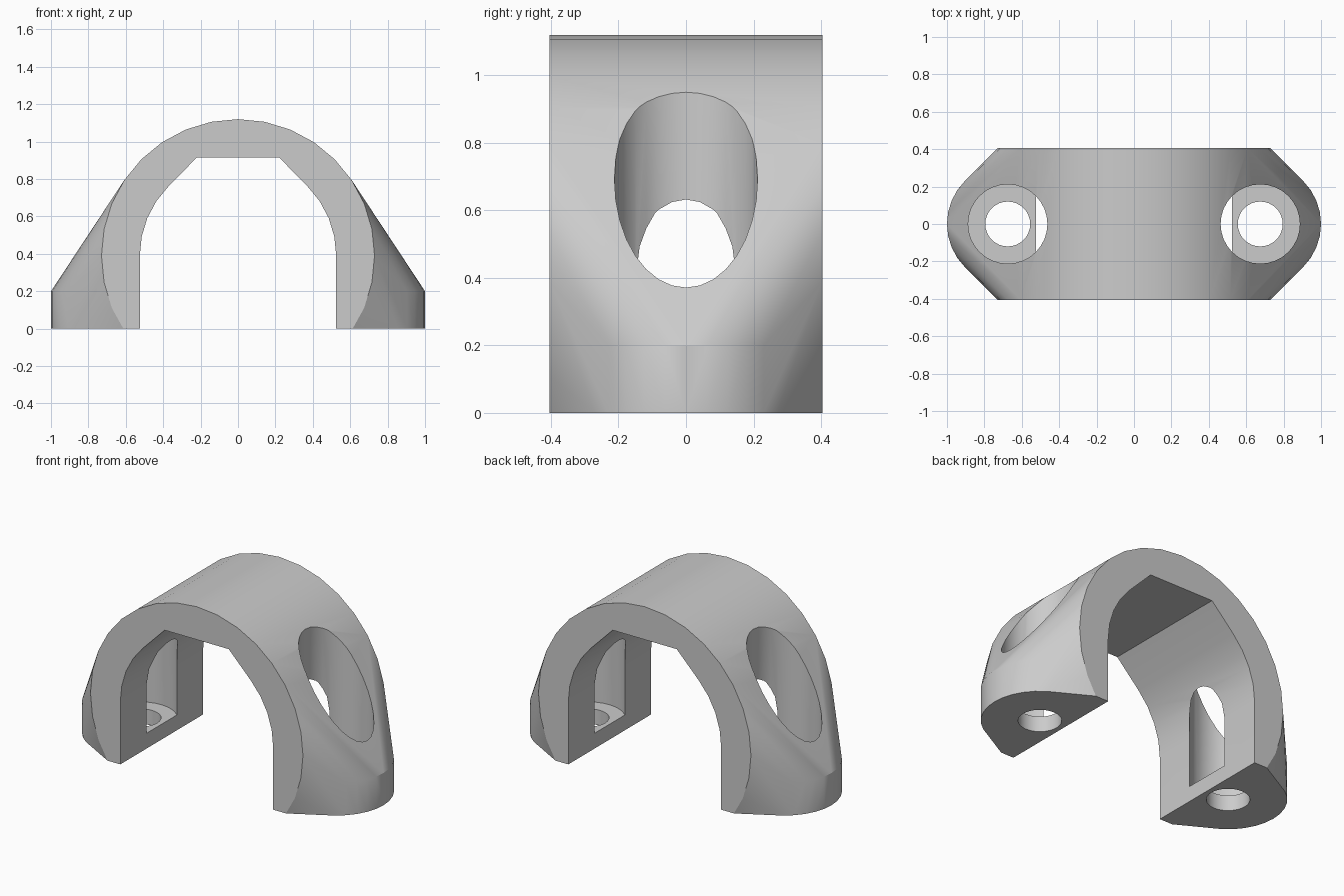
import bpy, bmesh, math

if "Cube" in bpy.data.objects:
    bpy.data.objects.remove(bpy.data.objects["Cube"])

R_OUT, R_IN, AXIS_Z, HALF_Y = 0.73, 0.525, 0.39, 0.405
FOOT_X, FOOT_R, FOOT_H = 0.675, 0.325, 0.2
STEP = math.tau / 32

grey = bpy.data.materials.new("plain grey")
grey.diffuse_color = (0.6, 0.6, 0.6, 1)
grey.use_nodes = True
grey.node_tree.nodes["Principled BSDF"].inputs["Base Color"].default_value = grey.diffuse_color


def new_object(name, bm):
    bmesh.ops.recalc_face_normals(bm, faces=bm.faces)
    mesh = bpy.data.meshes.new(name)
    bm.to_mesh(mesh)
    bm.free()
    obj = bpy.data.objects.new(name, mesh)
    bpy.context.collection.objects.link(obj)
    mesh.materials.append(grey)
    return obj


def prism(name, profile, half_y):
    """Extrude an x-z profile along y."""
    bm = bmesh.new()
    face = bm.faces.new([bm.verts.new((x, -half_y, z)) for x, z in profile])
    ext = bmesh.ops.extrude_face_region(bm, geom=[face])["geom"]
    verts = [g for g in ext if isinstance(g, bmesh.types.BMVert)]
    bmesh.ops.translate(bm, verts=verts, vec=(0, 2 * half_y, 0))
    return new_object(name, bm)


def cylinder(name, x, radius, z0, z1):
    bm = bmesh.new()
    bmesh.ops.create_cone(bm, cap_ends=True, segments=32, radius1=radius,
                          radius2=radius, depth=z1 - z0)
    # put a vertex on the x axis
    bmesh.ops.translate(bm, verts=bm.verts, vec=(x, 0, (z0 + z1) / 2))
    return new_object(name, bm)


# Clamp body: hull around the round saddle and both round feet
bm = bmesh.new()
arc = [(R_OUT * math.cos(i * STEP), AXIS_Z + R_OUT * math.sin(i * STEP))
       for i in range(-2, 19)]
outline = [(0.613, 0)] + arc + [(-0.613, 0)]
for x, z in outline:
    for y in (-HALF_Y, HALF_Y):
        bm.verts.new((x, y, z))
for side in (-1, 1):
    for i in range(32):
        for z in (0, FOOT_H):
            bm.verts.new((side * FOOT_X + FOOT_R * math.cos(i * STEP),
                          FOOT_R * math.sin(i * STEP), z))
hull = bmesh.ops.convex_hull(bm, input=bm.verts)
inside = {g for g in hull["geom_interior"] + hull["geom_unused"]
          if isinstance(g, bmesh.types.BMVert)}
bmesh.ops.delete(bm, geom=list(inside), context='VERTS')
bmesh.ops.dissolve_limit(bm, angle_limit=0.001, verts=bm.verts, edges=bm.edges)
body = new_object("clamp_body", bm)

# Opening: straight legs, round shoulders, 45 degree slopes and a flat roof
right = [(R_IN, -0.2)] + [(R_IN * math.cos(i * STEP), AXIS_Z + R_IN * math.sin(i * STEP))
                          for i in range(5)] + [(0.22, 0.915)]
cutters = [prism("opening_cutter", right + [(-x, z) for x, z in reversed(right)], 1)]

# Screw holes and the wide tool bores above them
for side, label in ((-1, "left"), (1, "right")):
    cutters.append(cylinder(label + "_bore_cutter", side * FOOT_X, 0.212, 0.095, 2))
    cutters.append(cylinder(label + "_hole_cutter", side * FOOT_X, 0.12, -0.3, 0.6))

bpy.context.view_layer.objects.active = body
body.select_set(True)
for cutter in cutters:
    mod = body.modifiers.new(cutter.name, 'BOOLEAN')
    mod.operation = 'DIFFERENCE'
    mod.solver = 'EXACT'
    mod.object = cutter
    bpy.ops.object.modifier_apply(modifier=mod.name)
    bpy.data.objects.remove(cutter)

for other in bpy.context.selected_objects:
    other.select_set(other == body)
bpy.ops.object.shade_smooth_by_angle(angle=math.radians(30))
